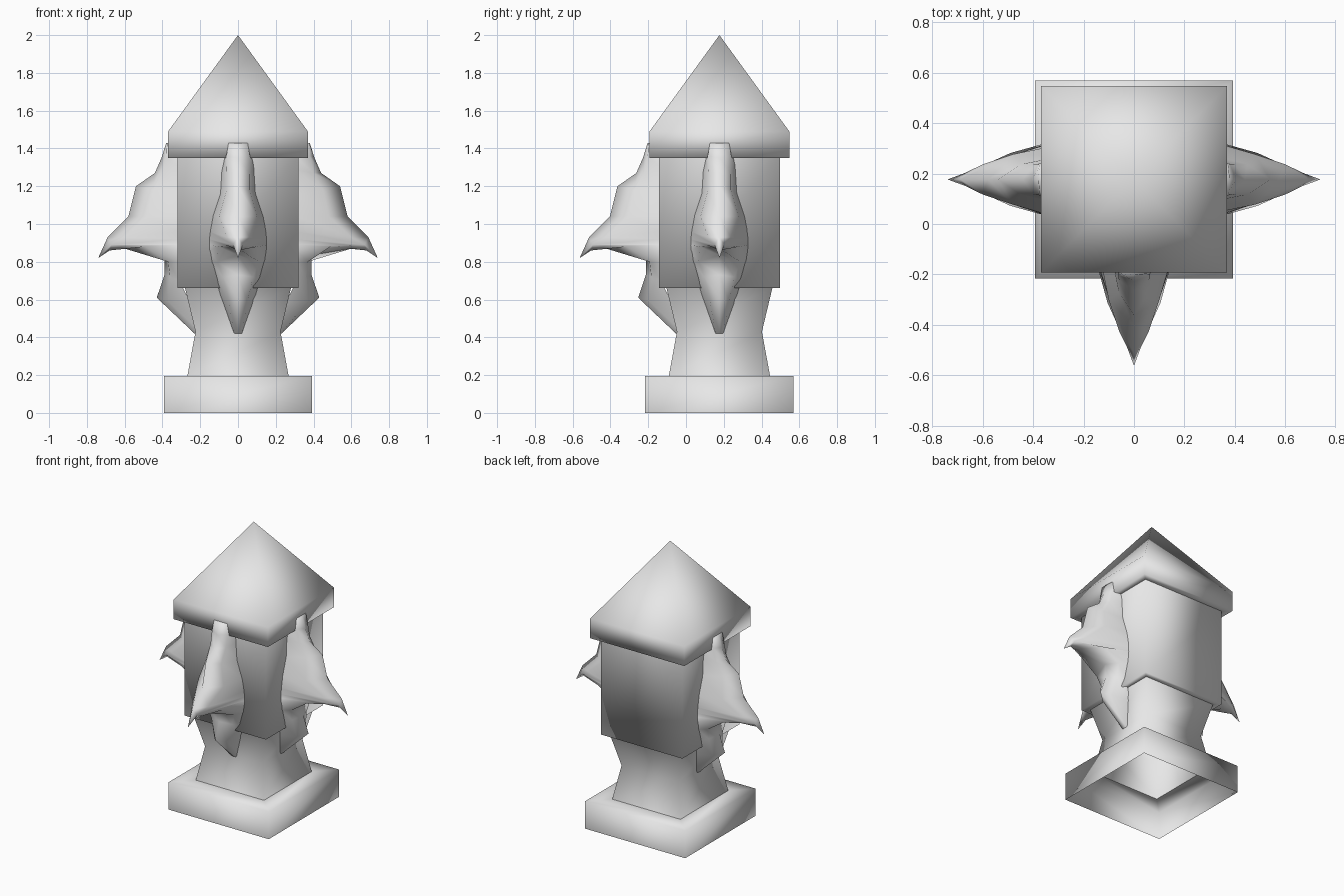
import bpy, bmesh, math

if "Cube" in bpy.data.objects:
    bpy.data.objects.remove(bpy.data.objects["Cube"])

CENTRE_Y = 0.177

stone = bpy.data.materials.new("grey_stone")
stone.diffuse_color = (0.8, 0.8, 0.8, 1)
stone.use_nodes = True
stone.node_tree.nodes["Principled BSDF"].inputs["Base Color"].default_value = stone.diffuse_color


def add_object(name, bm):
    bmesh.ops.remove_doubles(bm, verts=bm.verts, dist=1e-4)
    mesh = bpy.data.meshes.new(name)
    bm.to_mesh(mesh)
    bm.free()
    mesh.materials.append(stone)
    for p in mesh.polygons:
        p.use_smooth = True
    obj = bpy.data.objects.new(name, mesh)
    obj.location.y = CENTRE_Y
    bpy.context.collection.objects.link(obj)
    return obj


def square_loft(name, rings):
    """Stack of square rings given as (half width, height)."""
    bm = bmesh.new()
    corners = [(-1, -1), (1, -1), (1, 1), (-1, 1)]
    loops = []
    for half, z in rings:
        if half == 0:
            loops.append([bm.verts.new((0, 0, z))] * 4)
        else:
            loops.append([bm.verts.new((half * x, half * y, z)) for x, y in corners])
    for a, b in zip(loops, loops[1:]):
        for i in range(4):
            j = (i + 1) % 4
            quad = [a[i], a[j], b[j]] + ([] if b[i] == b[j] else [b[i]])
            bm.faces.new(quad)
    return add_object(name, bm)


# Tower: hollow plinth, waisted neck, body and pointed roof
square_loft("plinth", [(0.393, 0), (0.393, 0.195), (0.268, 0.195)])
square_loft("neck", [(0.268, 0.195), (0.225, 0.43), (0.28, 0.66)])
square_loft("body", [(0.28, 0.66), (0.32, 0.66), (0.32, 1.35)])
square_loft("roof", [(0.32, 1.35), (0.37, 1.35), (0.37, 1.49), (0, 2.0)])

# Horned fin rows: ridge (out, z), middle (side, out, z), back (side, out, z)
FIN = [
    ((0.38, 1.43), (0.05, 0.375, 1.43), (0.05, 0.30, 1.43)),
    ((0.405, 1.35), (0.062, 0.38, 1.36), (0.075, 0.30, 1.36)),
    ((0.44, 1.27), (0.06, 0.40, 1.27), (0.09, 0.30, 1.29)),
    ((0.54, 1.20), (0.06, 0.45, 1.18), (0.095, 0.31, 1.16)),
    ((0.58, 1.04), (0.10, 0.48, 1.04), (0.135, 0.31, 1.04)),
    ((0.69, 0.93), (0.06, 0.60, 0.93), (0.15, 0.31, 0.96)),
    ((0.74, 0.82), (0.026, 0.67, 0.89), (0.155, 0.31, 0.92)),
    ((0.68, 0.86), (0.055, 0.60, 0.885), (0.155, 0.31, 0.89)),
    ((0.60, 0.87), (0.105, 0.49, 0.88), (0.152, 0.31, 0.86)),
    ((0.39, 0.835), (0.11, 0.37, 0.80), (0.143, 0.31, 0.80)),
    ((0.39, 0.73), (0.08, 0.36, 0.72), (0.115, 0.31, 0.70)),
    ((0.43, 0.61), (0.05, 0.37, 0.59), (0.08, 0.25, 0.58)),
    ((0.23, 0.42), (0.02, 0.225, 0.42), (0.03, 0.20, 0.43)),
]


def fin(name, angle):
    bm = bmesh.new()
    rows = []
    for ridge, mid, back in FIN:
        section = [(-back[0], back[1], back[2]), (-mid[0], mid[1], mid[2]),
                   (0, *ridge), mid, back]
        rows.append([bm.verts.new((u, -r, z)) for u, r, z in section])
    for a, b in zip(rows, rows[1:]):
        for j in range(4):
            bm.faces.new((a[j], b[j], b[j + 1], a[j + 1]))
    # close the flat top
    bm.faces.new(rows[0])
    obj = add_object(name, bm)
    obj.rotation_euler.z = math.radians(angle)


# Fins on the front and both sides
for name, angle in (("front_fin", 0), ("right_fin", 90), ("left_fin", -90)):
    fin(name, angle)
